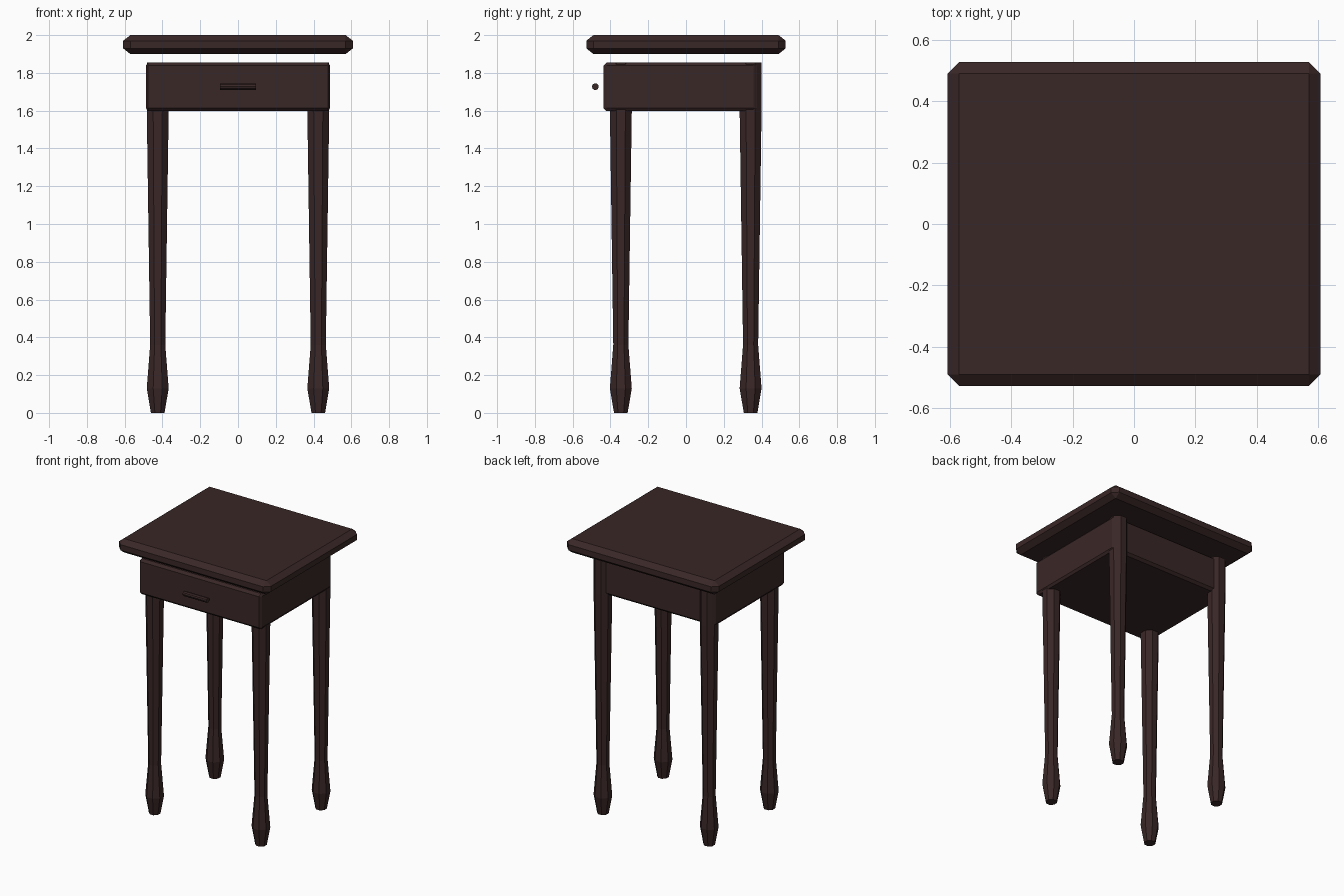
import bpy, bmesh, math
from mathutils import Matrix

if "Cube" in bpy.data.objects:
    bpy.data.objects.remove(bpy.data.objects["Cube"])

wood = bpy.data.materials.new("dark brown wood")
wood.diffuse_color = (0.042, 0.020, 0.020, 1)
wood.use_nodes = True
wood.node_tree.nodes["Principled BSDF"].inputs["Base Color"].default_value = wood.diffuse_color


def finish(bm, name):
    bmesh.ops.recalc_face_normals(bm, faces=bm.faces)
    mesh = bpy.data.meshes.new(name)
    bm.to_mesh(mesh)
    bm.free()
    mesh.materials.append(wood)
    obj = bpy.data.objects.new(name, mesh)
    bpy.context.collection.objects.link(obj)
    return obj


def chamfered_box(name, lo, hi, cut):
    """Box whose edges are all chamfered by cut = (x, y, z)."""
    bm = bmesh.new()
    half = [(h - l) / 2 for l, h in zip(lo, hi)]
    mid = [(h + l) / 2 for l, h in zip(lo, hi)]
    for sx in (-1, 1):
        for sy in (-1, 1):
            for sz in (-1, 1):
                s = (sx, sy, sz)
                # three points per corner, each lying on one outer face
                for keep in range(3):
                    bm.verts.new([mid[i] + s[i] * (half[i] - (0 if i == keep else cut[i]))
                                  for i in range(3)])
    bmesh.ops.convex_hull(bm, input=bm.verts)
    bmesh.ops.dissolve_limit(bm, angle_limit=0.01, verts=bm.verts, edges=bm.edges)
    return finish(bm, name)


def leg(name, x, y, sides=8):
    """Tapered faceted leg with a swollen foot; profile is (radius, height)."""
    profile = [(0.036, 0), (0.058, 0.13), (0.040, 0.36), (0.058, 1.60), (0.058, 1.855)]
    bm = bmesh.new()
    k = 1 / math.cos(math.pi / sides)
    rings = []
    for r, z in profile:
        rings.append([bm.verts.new((x + r * k * math.cos((i + 0.5) * 2 * math.pi / sides),
                                    y + r * k * math.sin((i + 0.5) * 2 * math.pi / sides), z))
                      for i in range(sides)])
    for a, b in zip(rings, rings[1:]):
        for i in range(sides):
            j = (i + 1) % sides
            bm.faces.new((a[i], a[j], b[j], b[i]))
    bm.faces.new(rings[0])
    bm.faces.new(rings[-1])
    return finish(bm, name)


# Table top and drawer case
chamfered_box("table_top", (-0.608, -0.528, 1.90), (0.608, 0.528, 2.0), (0.038, 0.038, 0.03))
chamfered_box("drawer_case", (-0.488, -0.438, 1.597), (0.488, 0.375, 1.855), (0.012, 0.018, 0.017))

# Four legs
for side, x in (("left", -0.425), ("right", 0.425)):
    for end, y in (("front", -0.345), ("back", 0.342)):
        leg(f"{end}_{side}_leg", x, y)

# Round bar handle in front of the drawer
bm = bmesh.new()
bmesh.ops.create_cone(bm, cap_ends=True, segments=10, radius1=0.018, radius2=0.018, depth=0.19,
                      matrix=Matrix.Translation((0, -0.48, 1.727)) @ Matrix.Rotation(math.pi / 2, 4, 'Y'))
finish(bm, "drawer_handle")
